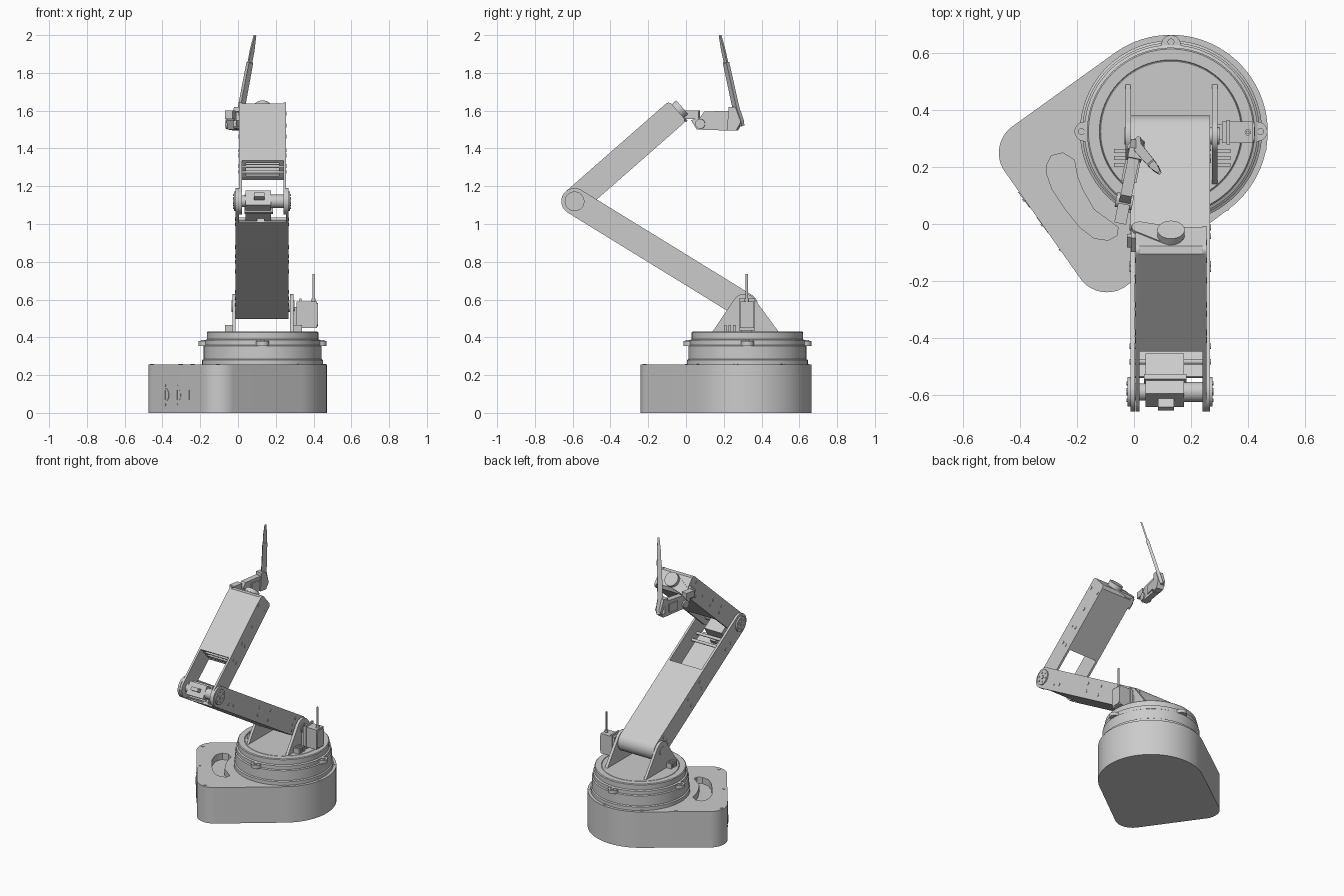
import bpy, bmesh
from math import sin, cos, pi
from mathutils import Vector, Matrix
from mathutils.geometry import convex_hull_2d

if "Cube" in bpy.data.objects:
    bpy.data.objects.remove(bpy.data.objects["Cube"])

grey = bpy.data.materials.new("light_grey")
grey.use_nodes = True
grey.diffuse_color = (0.6, 0.6, 0.6, 1)
grey.node_tree.nodes["Principled BSDF"].inputs["Base Color"].default_value = (0.6, 0.6, 0.6, 1)
parts = []


def frame(origin, u, v):
    """Local axes u, v and their cross product, placed at origin."""
    u, v = Vector(u).normalized(), Vector(v).normalized()
    m = Matrix((u, v, u.cross(v))).transposed().to_4x4()
    m.translation = Vector(origin)
    return m


WORLD = Matrix.Identity(4)
SIDE = frame((0, 0, 0), (0, 1, 0), (0, 0, 1))


def finish(name, bm, m):
    bmesh.ops.recalc_face_normals(bm, faces=bm.faces)
    me = bpy.data.meshes.new(name)
    bm.to_mesh(me)
    bm.free()
    me.materials.append(grey)
    ob = bpy.data.objects.new(name, me)
    bpy.context.collection.objects.link(ob)
    ob.matrix_world = m
    parts.append(ob)
    return ob


def prism(name, outline, a, b, m=WORLD):
    """Extrude a 2D outline along the third local axis from a to b."""
    bm = bmesh.new()
    low = [bm.verts.new((p[0], p[1], a)) for p in outline]
    top = [bm.verts.new((p[0], p[1], b)) for p in outline]
    bm.faces.new(low[::-1])
    bm.faces.new(top)
    for i in range(len(low)):
        j = (i + 1) % len(low)
        bm.faces.new((low[i], low[j], top[j], top[i]))
    return finish(name, bm, m)


def hull(*circles, n=64):
    pts = [Vector((x + r * cos(2 * pi * i / n), y + r * sin(2 * pi * i / n)))
           for x, y, r in circles for i in range(n if r else 1)]
    return [pts[i] for i in convex_hull_2d(pts)]


def box(name, lo, hi, m=WORLD):
    return prism(name, [(lo[0], lo[1]), (hi[0], lo[1]), (hi[0], hi[1]), (lo[0], hi[1])], lo[2], hi[2], m)


def disc(name, x, y, r, a, b, m=WORLD, n=32):
    return prism(name, hull((x, y, r), n=n), a, b, m)


def lathe(name, profile, m, n=96):
    bm = bmesh.new()
    rings = [[bm.verts.new((r * cos(2 * pi * i / n), r * sin(2 * pi * i / n), z)) for i in range(n)]
             for r, z in profile]
    for lo, hi in zip(rings, rings[1:]):
        for i in range(n):
            j = (i + 1) % n
            bm.faces.new((lo[i], lo[j], hi[j], hi[i]))
    bm.faces.new(rings[0])
    bm.faces.new(rings[-1])
    return finish(name, bm, m)


# Base housing with a bean-shaped pocket
CX, CY = 0.13, 0.325
base = prism("base_housing", hull((CX, CY, .34), (-.36, .25, .115), (-.095, -.125, .115), n=96), 0, .255)
bean = [(-.305, .21), (-.29, .24), (-.25, .25), (-.21, .225), (-.2, .17), (-.18, .12), (-.14, .05),
        (-.085, .01), (-.056, -.012), (-.06, -.04), (-.09, -.057), (-.14, -.05), (-.19, -.012),
        (-.24, .05), (-.287, .12), (-.308, .18)]
cutter = prism("pocket_cutter", bean, .21, .3)
cutter.hide_render = True
cut = base.modifiers.new("pocket", 'BOOLEAN')
cut.operation, cut.object, cut.solver = 'DIFFERENCE', cutter, 'EXACT'
bpy.context.view_layer.objects.active = base
bpy.ops.object.modifier_apply(modifier=cut.name)
parts.remove(cutter)
bpy.data.objects.remove(cutter)

for x, y in [(-.455, .255), (-.24, .455), (-.06, .583), (.185, .64), (.395, .51), (.455, .265),
             (.325, .057), (-.105, -.22), (-.303, .006)]:
    disc("base_screw", x, y, .011, .25, .258, n=16)

# Oval sockets on the slanted base wall
wall = frame((-.32, 0, .095), (.59, -.807, 0), (0, 0, 1))
wall.translation.y = -.0005
for i in (-1, 0, 1):
    m = wall.copy()
    m.translation = Vector((-.32 + i * .064, -.001 - i * .0875, .095))
    ring = [(.034 * cos(t * pi / 16), .036 * sin(t * pi / 16)) for t in range(32)]
    prism("socket", ring, -.01, .004, m)
    box("socket_key", (-.005, -.026, 0), (.005, .026, .008), m)
    for z in (-.052, .052):
        disc("socket_screw", 0, z, .006, -.01, .004, m, 12)

# Turntable
lathe("turntable", [(.32, .255), (.32, .28), (.312, .285), (.312, .355), (.305, .36), (.305, .385),
                    (.295, .39), (.295, .425), (.29, .43), (.252, .43), (.25, .426), (.247, .43)],
      Matrix.Translation((CX, CY, 0)))
for dx, dy in ((1, 0), (-1, 0), (0, 1), (0, -1)):
    ear = hull((CX + .305 * dx, CY + .305 * dy, .034), (CX + .27 * dx, CY + .27 * dy, .04))
    prism("clamp_ear", ear, .355, .38)
    disc("ear_screw", CX + .315 * dx, CY + .315 * dy, .012, .38, .386, n=16)

# Shoulder brackets, axle and their pins
SY, SZ = .31, .565
for a, b in ((-.03, -.012), (.274, .294)):
    prism("shoulder_bracket", hull((SY, SZ, .065), (.14, .43, 0), (.49, .43, 0)), a, b, SIDE)
disc("shoulder_axle", SY, SZ, .03, -.034, .3, SIDE)
for i in range(3):
    y = .2 + i * .025
    box("pin_right", (.294, y, .43), (.34, y + .014, .465))
    box("pin_left", (-.07, y, .43), (-.03, y + .014, .465))

# Shoulder servo with aerial
box("shoulder_servo", (.31, .285, .45), (.418, .36, .59))
box("servo_flange", (.325, .28, .435), (.337, .365, .605))
box("servo_mount", (.29, .295, .43), (.325, .35, .56))
prism("servo_cover", hull((.305, .475, .018), (.34, .475, .018), (.305, .565, .018), (.34, .565, .018)),
      .418, .424, SIDE)
disc("aerial", .4, .322, .006, .59, .735, n=12)
disc("aerial_socket", .4, .322, .011, .59, .605, n=12)

# Lower arm: two side plates and a wrapped shell
ELBOW = (0, -.59, 1.12)
LOWER = frame(ELBOW, (0, .852, -.524), (0, .524, .852))
L, R = 1.058, .07
for a, b in ((-.012, .004), (.253, .268)):
    prism("lower_arm_plate", hull((0, 0, R), (L, 0, R)), a, b, LOWER)


def bend(r, s):
    return [(L + r * cos(s * t * pi / 24), r * sin(s * t * pi / 24)) for t in range(-12, 13)]


prism("lower_arm_shell", [(.1, -R)] + bend(R, 1) + [(.44, R), (.44, .06)] + bend(.06, -1) + [(.1, -.06)],
      -.012, .268, LOWER)
for u, v in ((.51, .03), (.52, -.022), (.66, .03), (.66, -.03), (.14, -.025), (.2, -.02),
             (.98, .04), (.97, -.005), (.98, -.04)):
    disc("lower_arm_rivet", u, v, .01, -.015, .271, LOWER, 16)

# Forearm: side plates, boxed end and an open frame
FORE = frame(ELBOW, (0, .752, .659), (0, -.659, .752))
for a, b in ((.006, .02), (.24, .254)):
    prism("forearm_plate", hull((0, 0, R), (.704, .048, .022), (.704, -.048, .022)), a, b, FORE)
prism("forearm_shell", [(.25, R), (.705, R), (.726, .05), (.726, -.05), (.705, -R), (.25, -R),
                        (.25, -.06), (.712, -.06), (.712, .06), (.25, .06)], .01, .25, FORE)
for s in (-1, 1):
    box("frame_rail", (.255, min(s * .045, s * .062), .02), (.265, max(s * .045, s * .062), .24), FORE)
    x = .13 + s * .1
    box("frame_post", (.255, -.06, x - .012), (.265, .06, x + .012), FORE)
for u, v in ((.26, .02), (.26, -.02), (.385, .022), (.39, -.02), (.52, 0), (.655, .045), (.66, -.045)):
    disc("forearm_rivet", u, v, .01, .003, .257, FORE, 16)

# Elbow hubs and servo
for a, b, c in ((-.022, -.012, -.026), (.268, .276, .28)):
    disc("elbow_hub", 0, 0, .052, a, b, LOWER)
    disc("elbow_cap", 0, 0, .013, min(a, c), max(b, c), LOWER, 16)
    for i in range(6):
        disc("hub_screw", .034 * cos(i * pi / 3), .034 * sin(i * pi / 3), .006,
             min(a, c), max(b, c), LOWER, 12)
box("elbow_servo", (-.035, -.045, .04), (.13, .045, .175), LOWER)
box("elbow_servo_flange", (.02, -.055, .035), (.04, .055, .185), LOWER)
box("elbow_servo_tab", (-.07, -.012, .085), (-.03, .012, .14), LOWER)
box("elbow_servo_bracket", (.1, -.065, .1), (.16, -.03, .14), LOWER)
disc("elbow_shaft_right", 0, 0, .03, .004, .045, LOWER)
disc("elbow_shaft_left", 0, 0, .035, .175, .255, LOWER)

# Wrist plate and servo, square to the forearm end
WRIST = frame((.13, -.035, 1.605), (1, 0, 0), (0, -.659, .752))
disc("wrist_turntable", 0, 0, .048, -.02, .006, WRIST)
prism("wrist_plate", hull((0, 0, .046), (-.11, -.045, .028)), .006, .018, WRIST)
for x, y in ((0, 0), (-.05, -.02)):
    disc("wrist_screw", x, y, .01, .018, .024, WRIST, 16)
box("wrist_servo", (-.14, -.065, .018), (-.065, 0, .085), WRIST)
box("wrist_servo_flange", (-.155, -.05, .045), (-.05, -.035, .095), WRIST)

# Hand link: a tapered block reaching backwards
HAND = frame((-.04, 0, 0), (.2, .98, 0), (0, 0, 1))
link = [(.03, 1.55), (.06, 1.5), (.22, 1.495), (.25, 1.52), (.25, 1.6), (.1, 1.595), (.075, 1.56)]
prism("hand_link", link, -.028, .012, HAND)
disc("hand_link_pivot", .08, 1.53, .026, -.04, .02, HAND)
box("hand_servo", (.15, 1.515, -.035), (.225, 1.575, .018), HAND)
box("hand_arm", (.0, 1.555, -.03), (.07, 1.6, .012), HAND)
prism("finger_mount", [(.225, 1.495), (.275, 1.495), (.3, 1.54), (.27, 1.62), (.235, 1.62)], -.03, .02, HAND)

# Finger: flat shaft with a slimmer tip
foot, tip = Vector((.0, .285, 1.52)), Vector((.09, .18, 2.0))
axis = tip - foot
FINGER = frame(foot, axis, axis.cross(Vector((0, 0, 1))))
n = axis.length
prism("finger_shaft", [(0, -.026), (.03, -.03), (.1, -.017), (.7 * n, -.015), (.7 * n, .015),
                       (.1, .017), (.03, .03), (0, .026)], -.01, .01, FINGER)
prism("finger_tip", hull((.68 * n, 0, .012), (.82 * n, 0, .013), (n - .006, 0, .006), n=24),
      -.005, .005, FINGER)

# Smooth round walls, keep sharp edges
bpy.ops.object.select_all(action='DESELECT')
for ob in parts:
    ob.select_set(True)
bpy.context.view_layer.objects.active = base
bpy.ops.object.shade_smooth_by_angle(angle=0.5)
